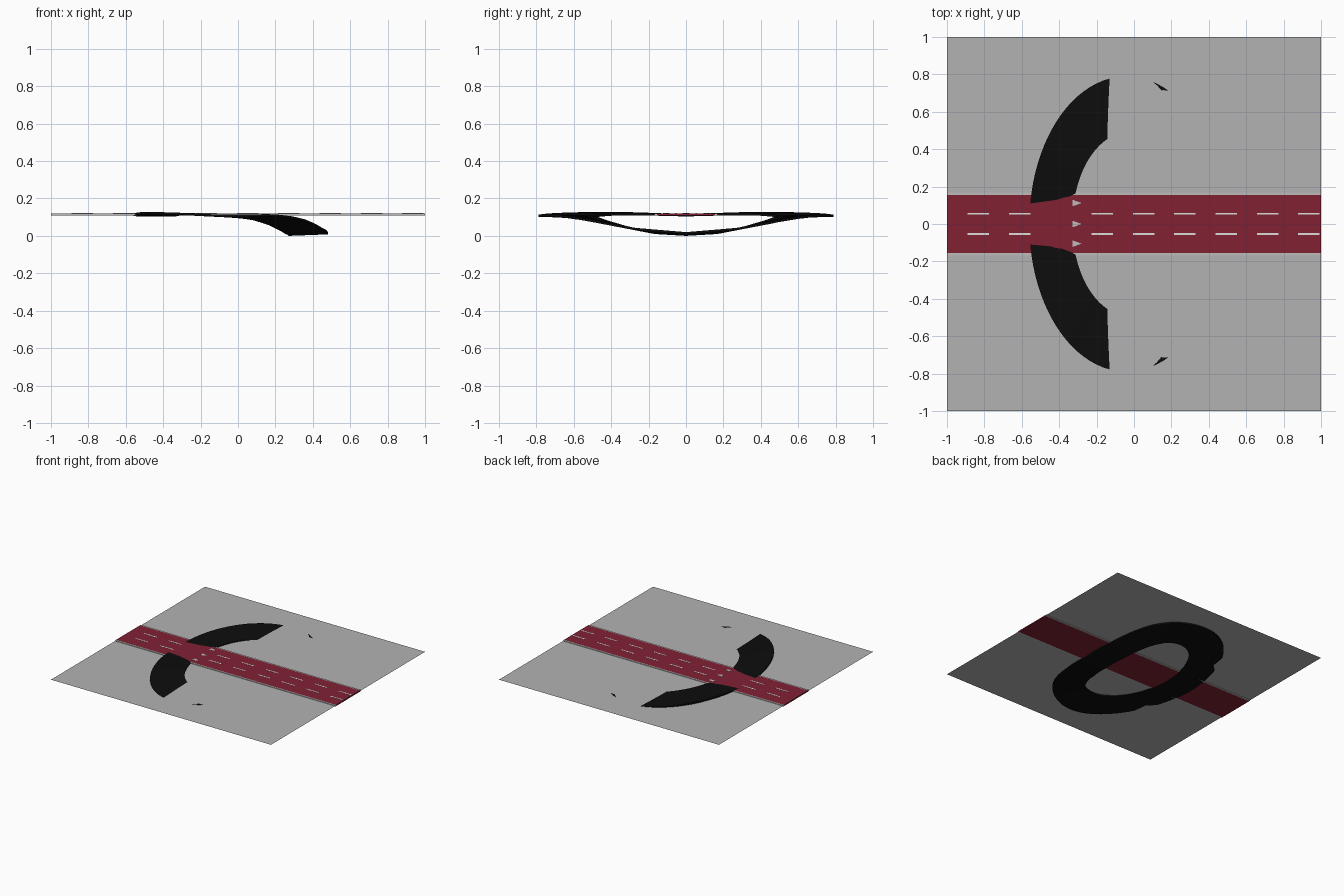
import bpy, bmesh, math

if "Cube" in bpy.data.objects:
    bpy.data.objects.remove(bpy.data.objects["Cube"])


def material(name, rgb):
    m = bpy.data.materials.new(name)
    m.diffuse_color = (*rgb, 1)
    m.use_nodes = True
    m.node_tree.nodes["Principled BSDF"].inputs["Base Color"].default_value = m.diffuse_color
    return m


GREY = material("ground grey", (0.45, 0.45, 0.45))
RED = material("road red", (0.22, 0.015, 0.033))
WHITE = material("line white", (0.72, 0.72, 0.70))
PALE = material("arrow grey", (0.52, 0.50, 0.50))
BLACK = material("ramp black", (0.004, 0.004, 0.004))

GROUND_Z, ROAD_BOTTOM, ROAD_TOP = 0.115, 0.11, 0.12


def finish(bm, name, mat):
    bmesh.ops.recalc_face_normals(bm, faces=bm.faces)
    me = bpy.data.meshes.new(name)
    bm.to_mesh(me)
    bm.free()
    me.materials.append(mat)
    ob = bpy.data.objects.new(name, me)
    bpy.context.collection.objects.link(ob)
    return ob


def prism(bm, outline, z0, z1):
    """Extrude a flat outline from z0 to z1."""
    low = [bm.verts.new((x, y, z0)) for x, y in outline]
    high = [bm.verts.new((x, y, z1)) for x, y in outline]
    bm.faces.new(low[::-1])
    bm.faces.new(high)
    n = len(outline)
    for i in range(n):
        j = (i + 1) % n
        bm.faces.new((low[i], low[j], high[j], high[i]))


def rect(x0, x1, y0, y1):
    return [(x0, y0), (x1, y0), (x1, y1), (x0, y1)]


# Flat ground sheet
bm = bmesh.new()
bm.faces.new([bm.verts.new((x, y, GROUND_Z)) for x, y in rect(-1, 1, -1, 1)])
finish(bm, "ground", GREY)

# Straight road slab
bm = bmesh.new()
prism(bm, rect(-1, 1, -0.156, 0.156), ROAD_BOTTOM, ROAD_TOP)
finish(bm, "road", RED)

# Pale kerb strips along both sides
bm = bmesh.new()
for s in (-1, 1):
    prism(bm, rect(-1, 1, *sorted((s * 0.156, s * 0.168))), ROAD_BOTTOM, ROAD_TOP)
finish(bm, "road_edges", PALE)

# Lane dashes, left out where the loop crosses the road
bm = bmesh.new()
for i in range(9):
    if i == 2:
        continue
    x = -0.89 + 0.221 * i
    for y in (-0.053, 0.055):
        prism(bm, rect(x, min(x + 0.115, 1), y - 0.005, y + 0.005), ROAD_TOP - 0.001, ROAD_TOP + 0.001)
finish(bm, "lane_dashes", WHITE)

# Direction arrows, one per lane
bm = bmesh.new()
for y in (-0.105, 0.0, 0.112):
    prism(bm, [(-0.33, y - 0.018), (-0.28, y), (-0.33, y + 0.018)], ROAD_TOP - 0.001, ROAD_TOP + 0.001)
finish(bm, "lane_arrows", PALE)

# Banked oval loop: (angle, inner top height, outer top height) for one half
KEYS = [(0, .012, .020), (20, .022, .043), (40, .052, .088), (50, .070, .104),
        (60, .084, .113), (68, .095, .1165), (76, .102, .1145), (90, .109, .1135),
        (100, .112, .115), (112, .115, .120), (130, .121, .126), (148, .1215, .128),
        (161, .120, .126), (172, .1175, .120), (180, .116, .117)]
THICK = 0.012


def heights(deg):
    for (a, i0, o0), (b, i1, o1) in zip(KEYS, KEYS[1:]):
        if deg <= b:
            f = (deg - a) / (b - a)
            return i0 + (i1 - i0) * f, o0 + (o1 - o0) * f


bm = bmesh.new()
rings = []
for k in range(0, 360, 4):
    zi, zo = heights(k if k <= 180 else 360 - k)
    c, s = math.cos(math.radians(k)), math.sin(math.radians(k))
    xi, yi = -0.03 + 0.30 * c, 0.49 * s
    xo, yo = -0.04 + 0.52 * c, 0.79 * s
    rings.append([bm.verts.new(p) for p in (
        (xi, yi, zi), (xo, yo, zo), (xo, yo, zo - THICK), (xi, yi, zi - THICK))])
for n, a in enumerate(rings):
    b = rings[(n + 1) % len(rings)]
    for i in range(4):
        j = (i + 1) % 4
        bm.faces.new((a[i], a[j], b[j], b[i]))
finish(bm, "banked_loop", BLACK)
